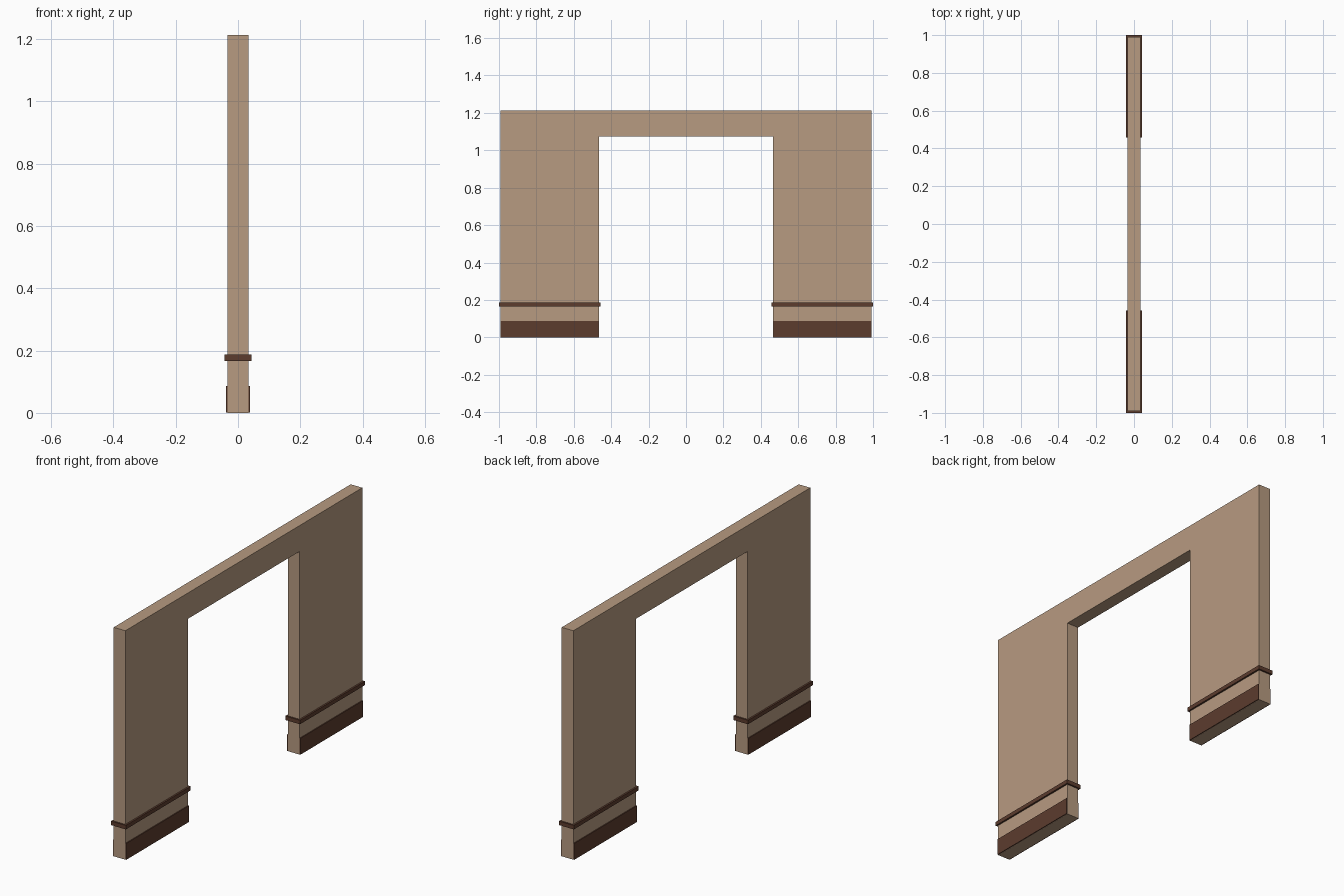
import bpy
import bmesh

if "Cube" in bpy.data.objects:
    bpy.data.objects.remove(bpy.data.objects["Cube"])


def make_material(name, color):
    mat = bpy.data.materials.new(name)
    mat.diffuse_color = (*color, 1.0)
    mat.use_nodes = True
    mat.node_tree.nodes["Principled BSDF"].inputs["Base Color"].default_value = mat.diffuse_color
    return mat


TAN = make_material("tan plaster", (0.474, 0.325, 0.218))
BROWN = make_material("dark brown trim", (0.107, 0.045, 0.027))

WALL_X = 0.034     # half thickness of the wall
WALL_Y = 0.991     # half width of the wall
OPEN_Y = 0.466     # half width of the doorway
OPEN_Z = 1.075     # doorway height
TOP_Z = 1.212


def add_object(name, bm, mat):
    bmesh.ops.recalc_face_normals(bm, faces=bm.faces[:])
    mesh = bpy.data.meshes.new(name)
    bm.to_mesh(mesh)
    bm.free()
    mesh.materials.append(mat)
    obj = bpy.data.objects.new(name, mesh)
    bpy.context.collection.objects.link(obj)
    return obj


def extrude_profile(name, points, half_x, mat):
    """Extrude a closed (y, z) outline symmetrically along x."""
    bm = bmesh.new()
    face = bm.faces.new([bm.verts.new((-half_x, y, z)) for y, z in points])
    result = bmesh.ops.extrude_face_region(bm, geom=[face])
    verts = [v for v in result["geom"] if isinstance(v, bmesh.types.BMVert)]
    bmesh.ops.translate(bm, verts=verts, vec=(2 * half_x, 0, 0))
    return add_object(name, bm, mat)


def box(name, half_x, y0, y1, z0, z1, mat):
    return extrude_profile(name, [(y0, z0), (y1, z0), (y1, z1), (y0, z1)], half_x, mat)


# Wall with doorway, one continuous arch-shaped outline
extrude_profile("doorway_wall", [
    (-WALL_Y, 0), (-OPEN_Y, 0), (-OPEN_Y, OPEN_Z), (OPEN_Y, OPEN_Z),
    (OPEN_Y, 0), (WALL_Y, 0), (WALL_Y, TOP_Z), (-WALL_Y, TOP_Z)], WALL_X, TAN)

# Trim on each leg: baseboard on both broad faces, rail wrapped all round
for side, s in (("front", -1), ("back", 1)):
    e = 0.0005  # keeps baseboard ends just inside the wall ends
    y0, y1 = sorted((s * (OPEN_Y + e), s * (WALL_Y - e)))
    box(f"{side}_baseboard", 0.039, y0, y1, e, 0.087, BROWN)
    y0, y1 = sorted((s * (OPEN_Y - 0.009), s * 1.0))
    box(f"{side}_rail", 0.043, y0, y1, 0.166, 0.187, BROWN)
